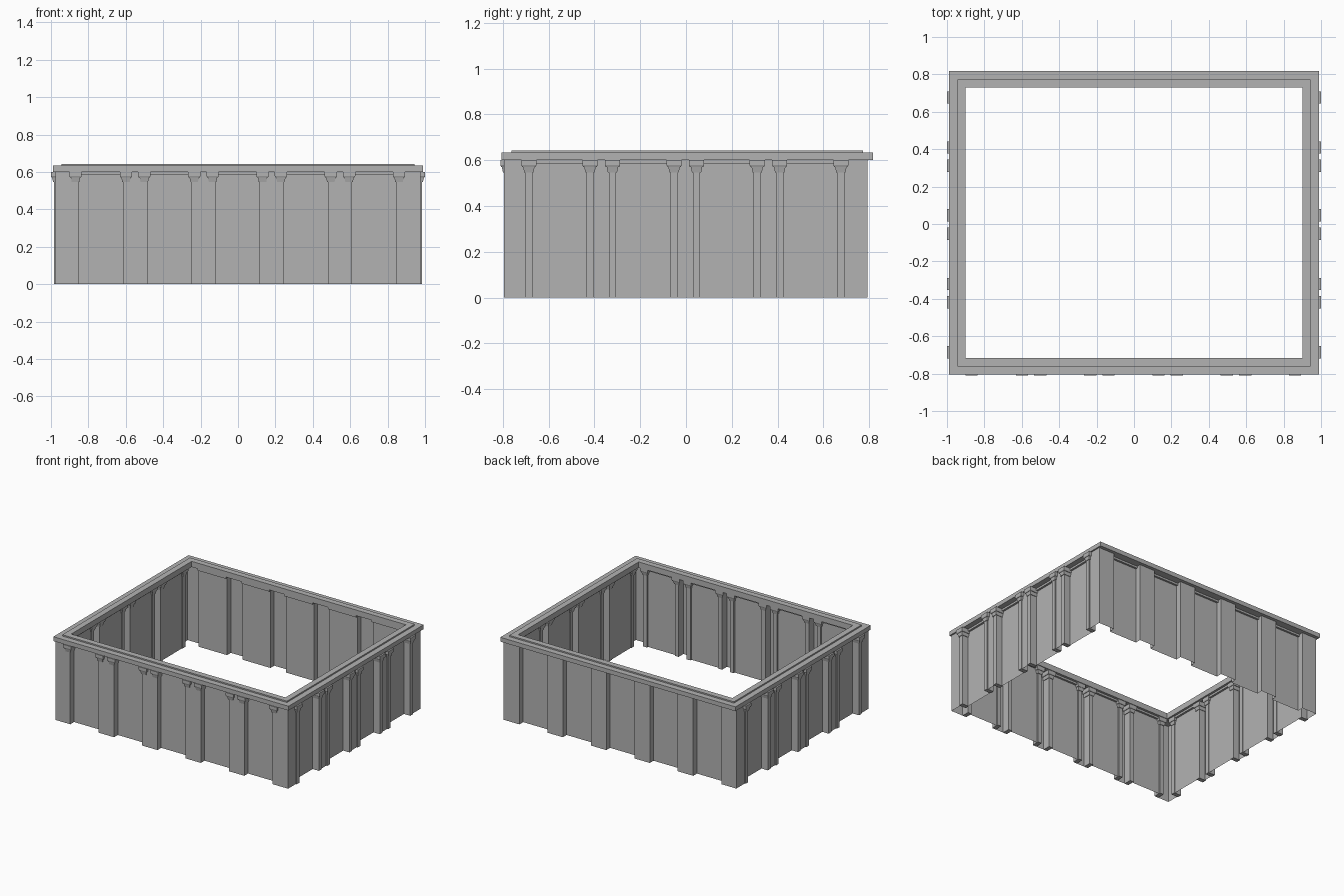
import bpy, bmesh

if "Cube" in bpy.data.objects:
    bpy.data.objects.remove(bpy.data.objects["Cube"])

stone = bpy.data.materials.new("grey_stone")
stone.use_nodes = True
stone.diffuse_color = (0.45, 0.45, 0.45, 1)
stone.node_tree.nodes["Principled BSDF"].inputs["Base Color"].default_value = (0.45, 0.45, 0.45, 1)

TOP = 0.6             # height of the wall
X = 0.977             # outer planes of the wall panels
FRONT, BACK = -0.795, 0.792
DEPTH = 0.045         # how far bays sit behind the pilasters
HALF = 0.065          # half width of a double pilaster


def finish(bm, name):
    bmesh.ops.recalc_face_normals(bm, faces=bm.faces)
    mesh = bpy.data.meshes.new(name)
    bm.to_mesh(mesh)
    bm.free()
    mesh.materials.append(stone)
    obj = bpy.data.objects.new(name, mesh)
    bpy.context.collection.objects.link(obj)
    return obj


def frustum(bm, cx, cy, low, high, z0, z1):
    """Block with half sizes low at the bottom and high at the top."""
    rings = []
    for (hx, hy), z in ((low, z0), (high, z1)):
        rings.append([bm.verts.new((cx + sx * hx, cy + sy * hy, z))
                      for sx, sy in ((-1, -1), (1, -1), (1, 1), (-1, 1))])
    a, b = rings
    bm.faces.new(a)
    bm.faces.new(b)
    for i in range(4):
        j = (i + 1) % 4
        bm.faces.new((a[i], a[j], b[j], b[i]))


def bays(start, centres, end):
    """Recessed intervals between the double pilasters."""
    edges = [start]
    for c in centres:
        edges += [c - HALF, c + HALF]
    edges.append(end)
    return list(zip(edges[::2], edges[1::2]))


long_bays = bays(-0.853, [-0.55, -0.185, 0.18, 0.545], 0.845)
side_bays = bays(-0.67, [-0.37, -0.003, 0.36], 0.66)

# Thin wall that steps in at every bay
path = [(-X, FRONT)]
for a, b in long_bays:
    path += [(a, FRONT), (a, FRONT + DEPTH), (b, FRONT + DEPTH), (b, FRONT)]
path.append((X, FRONT))
for a, b in side_bays:
    path += [(X, a), (X - DEPTH, a), (X - DEPTH, b), (X, b)]
path.append((X, BACK))
for a, b in reversed(long_bays):
    path += [(b, BACK), (b, BACK - DEPTH), (a, BACK - DEPTH), (a, BACK)]
path.append((-X, BACK))
for a, b in reversed(side_bays):
    path += [(-X, b), (DEPTH - X, b), (DEPTH - X, a), (-X, a)]
bm = bmesh.new()
lower = [bm.verts.new((x, y, 0)) for x, y in path]
upper = [bm.verts.new((x, y, TOP)) for x, y in path]
for i in range(len(path)):
    j = (i + 1) % len(path)
    bm.faces.new((lower[i], lower[j], upper[j], upper[i]))
finish(bm, "wall")

# Architrave strip at the top of each bay
bm = bmesh.new()
for a, b in long_bays:
    size = ((b - a) / 2, 0.015)
    for y in (FRONT + DEPTH, BACK - DEPTH):
        frustum(bm, (a + b) / 2, y, size, size, 0.585, TOP)
for a, b in side_bays:
    size = (0.015, (b - a) / 2)
    for x in (X - DEPTH, DEPTH - X):
        frustum(bm, x, (a + b) / 2, size, size, 0.585, TOP)
finish(bm, "architrave")

# Slim shafts and stepped capitals beside every bay, except at the back
S = 0.016
places = [(e, FRONT + 0.029, False) for a, b in long_bays for e in (a - S, b + S)]
places += [(side * 0.956, e, True) for side in (-1, 1)
           for a, b in side_bays for e in (a - S, b + S)]
shafts, capitals = bmesh.new(), bmesh.new()
for x, y, turned in places:
    def size(w, d):
        return (d, w) if turned else (w, d)
    frustum(shafts, x, y, size(S, 0.029), size(S, 0.029), 0, 0.56)
    frustum(capitals, x, y, size(0.02, 0.033), size(0.025, 0.038), 0.546, 0.57)
    frustum(capitals, x, y, size(0.029, 0.041), size(0.033, 0.044), 0.57, 0.578)
    frustum(capitals, x, y, size(0.033, 0.044), size(0.033, 0.044), 0.578, TOP)
finish(shafts, "shafts")
finish(capitals, "capitals")

# Two-step cornice running around the top
profile = [(0, TOP), (0, 0.633), (0.044, 0.633), (0.044, 0.643), (0.088, 0.643), (0.088, TOP)]
bm = bmesh.new()
loops = []
for inset, z in profile:
    hx, hy = 0.988 - inset, 0.811 - inset
    loops.append([bm.verts.new((sx * hx, 0.006 + sy * hy, z))
                  for sx, sy in ((-1, -1), (1, -1), (1, 1), (-1, 1))])
for k, ring in enumerate(loops):
    following = loops[(k + 1) % len(loops)]
    for i in range(4):
        j = (i + 1) % 4
        bm.faces.new((ring[i], ring[j], following[j], following[i]))
finish(bm, "cornice")
